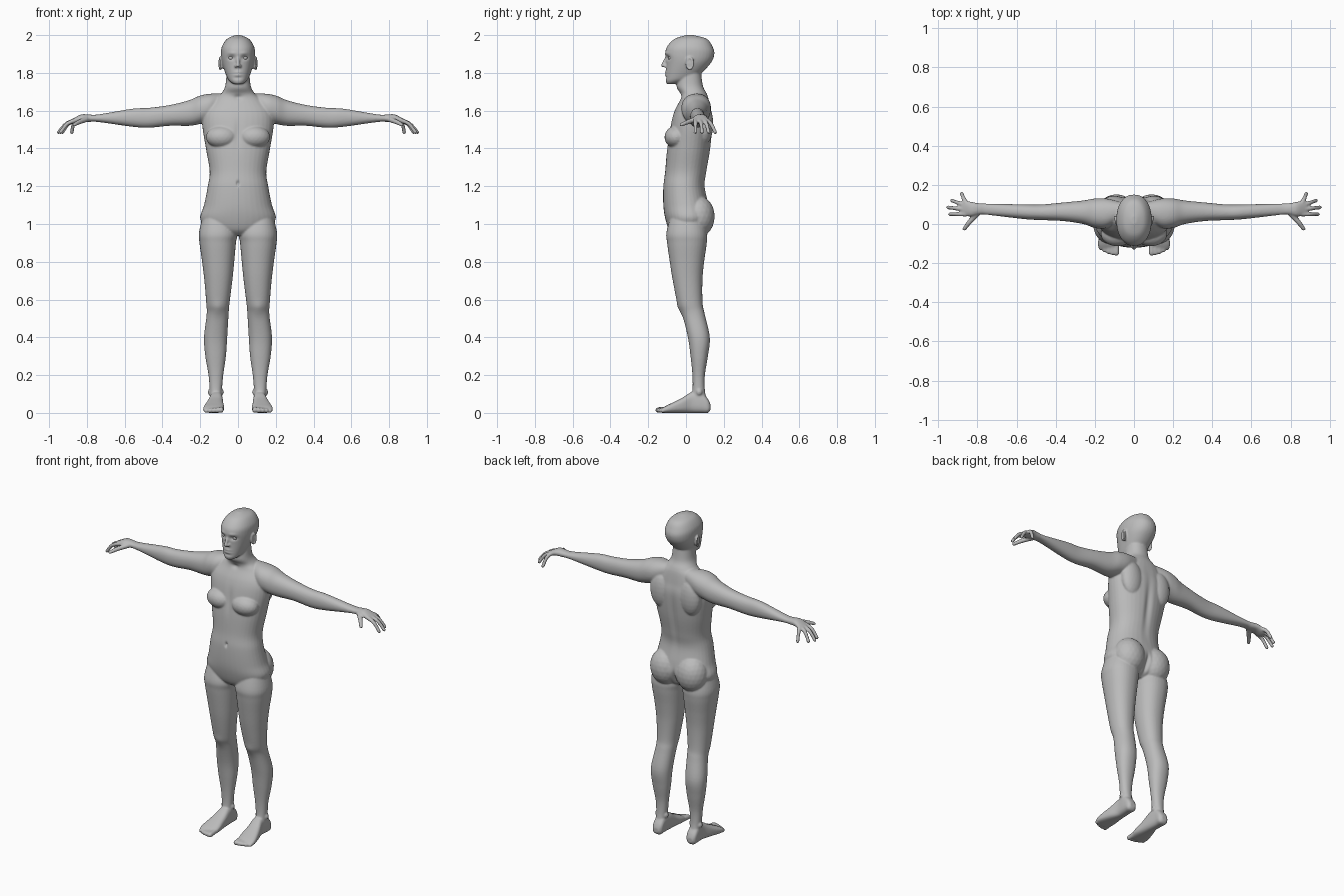
import bpy, bmesh, math

cube = bpy.data.objects.get("Cube")
if cube:
    bpy.data.objects.remove(cube, do_unlink=True)

skin = bpy.data.materials.new("plain_grey")
skin.use_nodes = True
skin.diffuse_color = (.5, .5, .5, 1)
shader = skin.node_tree.nodes["Principled BSDF"]
shader.inputs["Base Color"].default_value = skin.diffuse_color

bm = bmesh.new()


def spline(rows, steps=6):
    """Smoothly interpolate rows of numbers (Catmull-Rom)."""
    last = len(rows) - 1
    result = []
    for i in range(last):
        neighbours = [rows[min(max(i + k, 0), last)] for k in (-1, 0, 1, 2)]
        for step in range(steps):
            t = step / steps
            result.append([
                b + t / 2 * (c - a + t * (2 * a - 5 * b + 4 * c - d + t * (3 * (b - c) + d - a)))
                for a, b, c, d in zip(*neighbours)])
    result.append(rows[last])
    return result


def loft(axis, rows, power=2.2, sides=36):
    """Closed tube along an axis; each row is a position and two pairs of extents."""
    rings = []
    for position, a_min, a_max, b_min, b_max in spline(rows):
        ring = []
        for k in range(sides):
            angle = math.tau * k / sides
            across, along = [math.copysign(abs(wave) ** (2 / power), wave)
                             for wave in (math.cos(angle), math.sin(angle))]
            a = (a_min + a_max + (a_max - a_min) * across) / 2
            b = (b_min + b_max + (b_max - b_min) * along) / 2
            point = {"x": (position, a, b), "y": (a, position, b), "z": (a, b, position)}[axis]
            ring.append(bm.verts.new(point))
        rings.append(ring)
    for below, above in zip(rings, rings[1:]):
        for k in range(sides):
            n = (k + 1) % sides
            bm.faces.new((below[k], below[n], above[n], above[k]))
    bm.faces.new(rings[0])
    bm.faces.new(rings[-1])


def ball(centre, radii):
    made = bmesh.ops.create_icosphere(bm, subdivisions=3, radius=1)["verts"]
    bmesh.ops.scale(bm, vec=radii, verts=made)
    bmesh.ops.translate(bm, vec=centre, verts=made)


def chain(*points):
    """Row of overlapping balls; each point is x, y, z, radius."""
    for x, y, z, radius in spline(points):
        ball(centre=(x, y, z), radii=(radius, radius, radius))


# Cross-sections for the lofted parts
def trunk(z, half, front, back):
    return z, -half, half, front, back


def leg(z, inner, outer, front, back):
    return z, inner, outer, front, back


def arm(x, front, back, low, top):
    return x, front, back, low, top


def foot(y, inner, outer, low, top):
    return y, inner, outer, low, top


# Torso and neck
loft("z", [
    trunk(z=.94, half=.06, front=-.06, back=.06),
    trunk(z=.97, half=.16, front=-.09, back=.1),
    trunk(z=1.03, half=.2, front=-.11, back=.13),
    trunk(z=1.1, half=.18, front=-.12, back=.12),
    trunk(z=1.2, half=.16, front=-.12, back=.1),
    trunk(z=1.28, half=.15, front=-.11, back=.11),
    trunk(z=1.4, half=.17, front=-.1, back=.13),
    trunk(z=1.53, half=.19, front=-.08, back=.14),
    trunk(z=1.6, half=.18, front=-.06, back=.13),
    trunk(z=1.66, half=.13, front=-.03, back=.12),
    trunk(z=1.69, half=.09, front=-.03, back=.11),
    trunk(z=1.73, half=.068, front=-.05, back=.09),
    trunk(z=1.8, half=.06, front=-.04, back=.08),
])

# Skull and jaw
loft("z", [
    trunk(z=1.74, half=.02, front=-.1, back=-.06),
    trunk(z=1.755, half=.043, front=-.107, back=0),
    trunk(z=1.78, half=.06, front=-.107, back=.06),
    trunk(z=1.85, half=.084, front=-.105, back=.13),
    trunk(z=1.9, half=.09, front=-.11, back=.15),
    trunk(z=1.94, half=.085, front=-.1, back=.14),
    trunk(z=1.98, half=.058, front=-.06, back=.11),
    trunk(z=2, half=.014, front=0, back=.04),
])

# Breast, shoulder blade and buttock
ball(centre=(.085, -.05, 1.46), radii=(.085, .064, .06))
ball(centre=(.1, .1, 1.53), radii=(.07, .044, .11))
ball(centre=(.09, .065, 1.04), radii=(.095, .087, .11))

# Nose bridge, tip and nostril
chain((0, -.1, 1.89, .008), (0, -.121, 1.84, .011))
ball(centre=(.011, -.11, 1.836), radii=(.009, .011, .008))

# Ear with a raised rim
ball(centre=(.086, .02, 1.85), radii=(.012, .016, .03))
for k in range(24):
    angle = math.tau * k / 24
    y = .02 + .017 * math.cos(angle)
    z = 1.85 + .03 * math.sin(angle)
    ball(centre=(.09 + y / 4, y, z), radii=(.006, .006, .006))

# Arm and palm
loft("x", [
    arm(x=.06, front=.03, back=.11, low=1.6, top=1.69),
    arm(x=.14, front=-.02, back=.13, low=1.55, top=1.69),
    arm(x=.2, front=-.02, back=.13, low=1.53, top=1.68),
    arm(x=.26, front=0, back=.12, low=1.52, top=1.655),
    arm(x=.36, front=.015, back=.11, low=1.52, top=1.63),
    arm(x=.47, front=.02, back=.1, low=1.51, top=1.615),
    arm(x=.56, front=.025, back=.1, low=1.515, top=1.61),
    arm(x=.74, front=.046, back=.104, low=1.54, top=1.58),
    arm(x=.79, front=.048, back=.106, low=1.54, top=1.58),
    arm(x=.83, front=.04, back=.113, low=1.54, top=1.58),
    arm(x=.87, front=.04, back=.12, low=1.53, top=1.56),
    arm(x=.885, front=.05, back=.11, low=1.53, top=1.55),
])

# Fingers fan out and droop; the thumb points forward
for knuckle_y, tip_x, tip_y in ((.05, .94, .05), (.075, .95, .085), (.096, .93, .12), (.11, .88, .155)):
    middle_x, middle_y = .45 * .86 + .55 * tip_x, (knuckle_y + tip_y) / 2
    chain((.86, knuckle_y, 1.55, .012), (middle_x, middle_y, 1.53, .011), (tip_x, tip_y, 1.485, .01))
chain((.8, .055, 1.555, .015), (.84, .01, 1.54, .013), (.867, -.025, 1.525, .01))

# Leg
loft("z", [
    leg(z=.07, inner=.088, outer=.148, front=.02, back=.11),
    leg(z=.12, inner=.085, outer=.15, front=.034, back=.1),
    leg(z=.2, inner=.078, outer=.156, front=.034, back=.1),
    leg(z=.3, inner=.064, outer=.173, front=.024, back=.116),
    leg(z=.4, inner=.057, outer=.18, front=.01, back=.126),
    leg(z=.52, inner=.05, outer=.166, front=-.02, back=.1),
    leg(z=.58, inner=.045, outer=.168, front=-.045, back=.088),
    leg(z=.7, inner=.03, outer=.178, front=-.07, back=.087),
    leg(z=.8, inner=.02, outer=.19, front=-.086, back=.096),
    leg(z=.9, inner=.011, outer=.204, front=-.1, back=.11),
    leg(z=.96, inner=.006, outer=.206, front=-.103, back=.11),
    leg(z=1.08, inner=.05, outer=.175, front=-.07, back=.08),
])

# Ankle bones
for x in (.088, .147):
    ball(centre=(x, .07, .11), radii=(.013, .016, .018))

# Foot
loft("y", [
    foot(y=.13, inner=.1, outer=.135, low=.015, top=.045),
    foot(y=.115, inner=.085, outer=.148, low=0, top=.075),
    foot(y=.08, inner=.083, outer=.15, low=0, top=.11),
    foot(y=.03, inner=.08, outer=.15, low=0, top=.11),
    foot(y=-.02, inner=.077, outer=.166, low=0, top=.08),
    foot(y=-.07, inner=.073, outer=.18, low=0, top=.055),
    foot(y=-.105, inner=.076, outer=.185, low=0, top=.038),
    foot(y=-.125, inner=.082, outer=.178, low=0, top=.026),
], power=2.8)

# Toes step back and shrink towards the outside
for k in range(5):
    x, tip, radius = .09 + .02 * k, -.147 + .0015 * k * k, .015 - .001 * k
    chain((x, -.1, .02, radius), (x, tip, radius, radius))

# Fuse everything into one mirrored, continuous surface
bmesh.ops.recalc_face_normals(bm, faces=bm.faces[:])
mesh = bpy.data.meshes.new("body")
bm.to_mesh(mesh)
bm.free()
body = bpy.data.objects.new("body", mesh)
bpy.context.collection.objects.link(body)
mirror = body.modifiers.new("mirror", "MIRROR")
mirror.use_mirror_merge = False
fuse = body.modifiers.new("fuse", "REMESH")
fuse.mode = "VOXEL"
fuse.voxel_size = .005
soften = body.modifiers.new("soften", "SMOOTH")
soften.factor = .5
soften.iterations = 5
graph = bpy.context.evaluated_depsgraph_get()
fused = bpy.data.meshes.new_from_object(body.evaluated_get(graph))
body.modifiers.clear()
body.data = fused
normals = [vertex.normal.copy() for vertex in fused.vertices]


def sculpt(x, z, width, height, dent, back=False):
    """Press a soft mirrored dent (or a bump, if negative) into the front or back."""
    side = 1 if back else -1
    for vertex, normal in zip(fused.vertices, normals):
        across, up = (abs(vertex.co.x) - x) / width, (vertex.co.z - z) / height
        facing = max(0, side * normal.y)
        if facing and across * across + up * up < 9:
            vertex.co.y -= side * dent * facing * math.exp(-across * across - up * up)


# Eye socket, brow, lips, mouth line and chin crease
sculpt(x=.036, z=1.88, width=.02, height=.012, dent=.013)
sculpt(x=.034, z=1.905, width=.022, height=.008, dent=-.004)
sculpt(x=0, z=1.796, width=.022, height=.013, dent=-.007)
sculpt(x=0, z=1.796, width=.024, height=.004, dent=.006)
sculpt(x=0, z=1.774, width=.022, height=.007, dent=.004)
# Throat hollow, breastbone, navel and kneecap
sculpt(x=0, z=1.67, width=.02, height=.014, dent=.008)
sculpt(x=0, z=1.48, width=.016, height=.07, dent=.006)
sculpt(x=0, z=1.215, width=.007, height=.013, dent=.012)
sculpt(x=.107, z=.55, width=.03, height=.035, dent=-.007)
# Spine and buttock cleft
sculpt(x=0, z=1.38, width=.02, height=.15, dent=.01, back=True)
sculpt(x=0, z=1, width=.012, height=.05, dent=.02, back=True)

fused.materials.clear()
fused.materials.append(skin)
fused.shade_smooth()

# Eyeballs
for name, x in (("left_eye", .036), ("right_eye", -.036)):
    bpy.ops.mesh.primitive_uv_sphere_add(segments=20, ring_count=12, radius=.015, location=(x, -.079, 1.88))
    eye = bpy.context.object
    eye.name = name
    eye.data.materials.append(skin)
    eye.data.shade_smooth()
